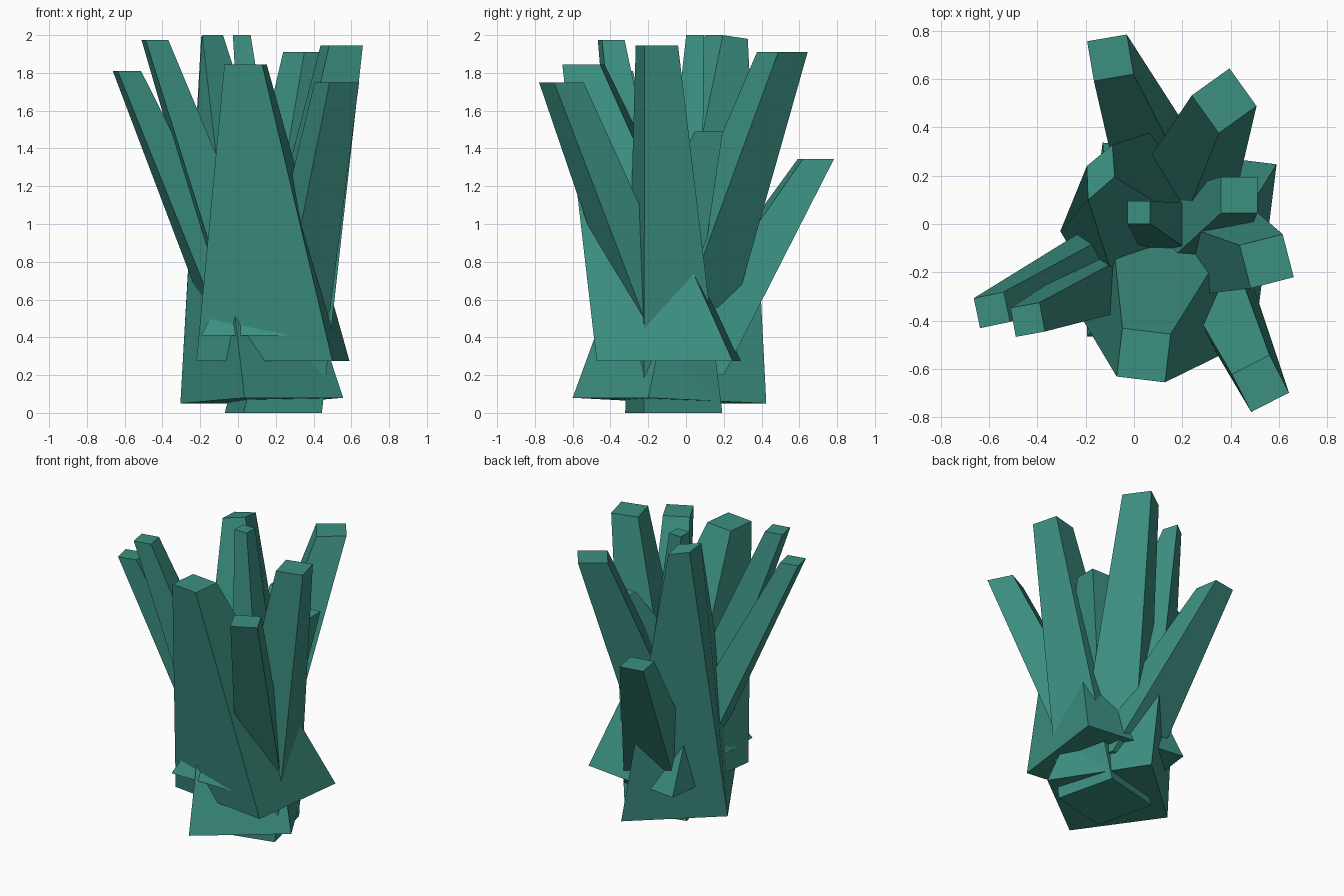
import bpy, bmesh

teal = bpy.data.materials.new("teal crystal")
teal.diffuse_color = (0.045, 0.28, 0.22, 1)


def shard(name, base, top):
    """Tapered four-sided crystal joining two loops of four points."""
    bm = bmesh.new()
    lo = [bm.verts.new(p) for p in base]
    hi = [bm.verts.new(p) for p in top]
    bm.faces.new(lo[::-1])
    bm.faces.new(hi)
    for i in range(4):
        j = (i + 1) % 4
        bm.faces.new((lo[i], lo[j], hi[j], hi[i]))
    bmesh.ops.recalc_face_normals(bm, faces=bm.faces)
    me = bpy.data.meshes.new(name)
    bm.to_mesh(me)
    bm.free()
    me.materials.append(teal)
    ob = bpy.data.objects.new(name, me)
    bpy.context.collection.objects.link(ob)


def quad(cx, cy, z, ux, uy):
    """Flat square: centre and half-edge direction (ux, uy), counter-clockwise from front left."""
    return [(cx + a * ux - b * uy, cy + a * uy + b * ux, z)
            for a, b in ((-1, -1), (1, -1), (1, 1), (-1, 1))]


# name: base square, top square (centre x, y, z, half-edge x, y)
shards = {
    "front_shard": ((0.185, -0.068, 0.275, 0.360, -0.045), (0.04, -0.543, 1.845, 0.100, -0.012)),
    "right_shard": ((0.187, -0.065, 0.0, 0.207, 0.050), (0.549, -0.154, 1.945, 0.089, 0.023)),
    "short_right_shard": ((0.055, -0.215, 0.41, 0.250, 0.0), (0.435, 0.120, 1.49, 0.075, 0.0)),
    "back_shard": ((0.185, -0.020, 0.20, 0.190, 0.030), (-0.098, 0.688, 1.345, 0.082, 0.014)),
    "back_right_shard": ((0.10, -0.10, 0.20, 0.150, 0.110), (0.373, 0.510, 1.91, 0.078, 0.056)),
    "front_right_shard": ((0.25, -0.07, 0.27, 0.133, 0.070), (0.523, -0.660, 1.75, 0.078, 0.040)),
    "tall_left_shard": ((0.17, -0.14, 0.25, 0.150, 0.030), (-0.440, -0.396, 1.975, 0.060, 0.011)),
    "low_left_shard": ((0.10, -0.05, 0.25, 0.140, 0.032), (-0.588, -0.356, 1.81, 0.062, 0.013)),
    "centre_shard": ((0.215, -0.060, 0.20, 0.140, 0.0), (0.020, 0.048, 2.0, 0.047, 0.0)),
}
for name, (base, top) in shards.items():
    shard(name, quad(*base), quad(*top))

# Broad main crystal, slightly tilted at both ends
shard("main_shard",
      [(0.035, -0.60, 0.08), (0.557, -0.20, 0.08), (0.21, 0.425, 0.05), (-0.305, -0.03, 0.05)],
      [(-0.19, 0.10, 2.0), (-0.08, 0.195, 2.0), (-0.09, 0.327, 1.98), (-0.195, 0.24, 1.99)])
